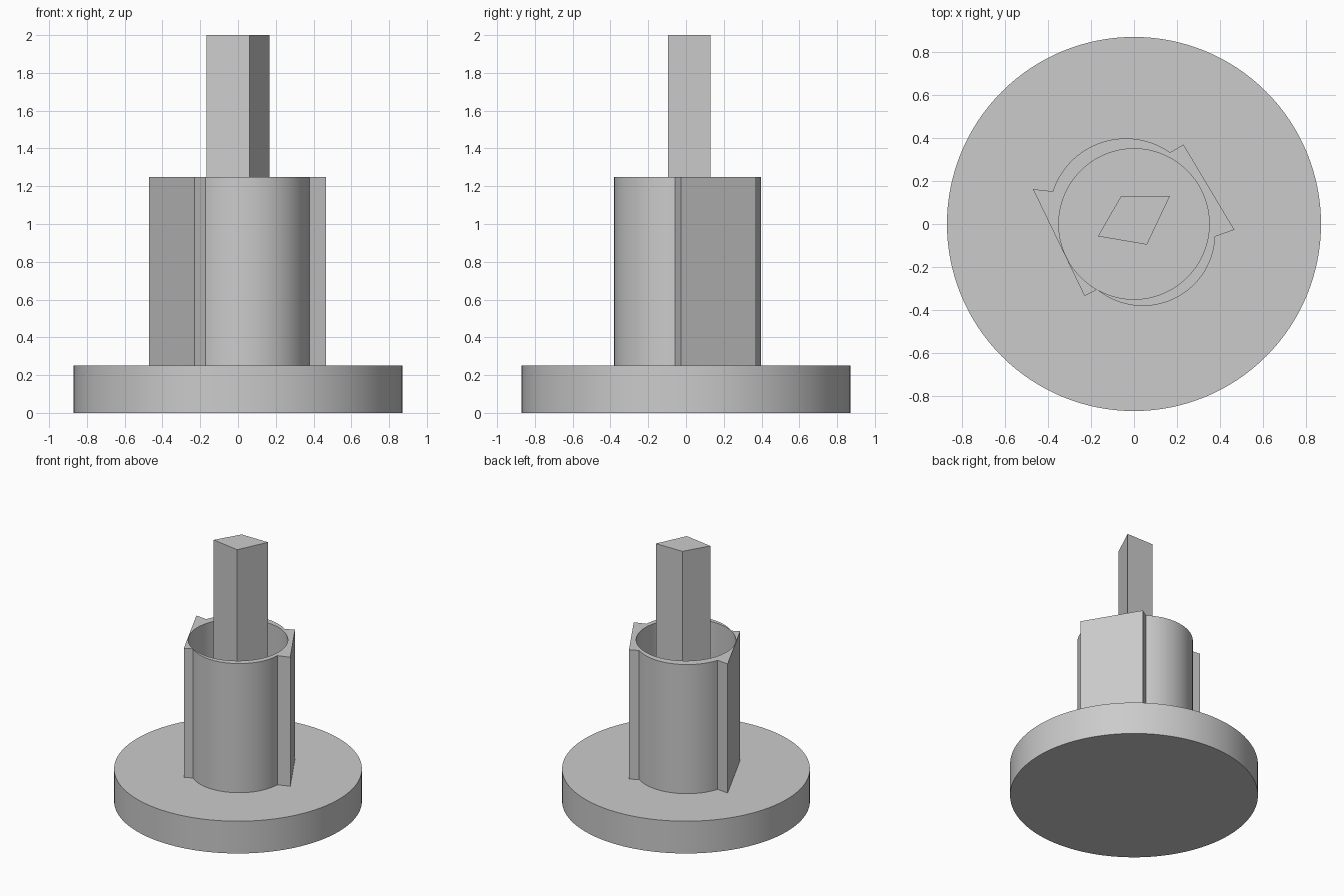
import bpy
from math import atan2, cos, sin, pi, radians
from mathutils import Vector

cube = bpy.data.objects.get("Cube")
if cube:
    bpy.data.objects.remove(cube, do_unlink=True)

# One plain grey for every part
grey = bpy.data.materials.new("plain grey")
grey.use_nodes = True
colour = (0.6, 0.6, 0.6, 1)
grey.diffuse_color = colour
grey.node_tree.nodes["Principled BSDF"].inputs["Base Color"].default_value = colour


def circle(radius, count=128):
    return [(radius * cos(2 * pi * i / count), radius * sin(2 * pi * i / count))
            for i in range(count)]


def arc(a, mid, b, steps=40):
    """Clockwise arc through three points, ends included."""
    a, mid, b = Vector(a), Vector(mid), Vector(b)
    p, q = mid - a, b - a
    d = 2 * p.cross(q)
    centre = a + Vector((q.y * p.dot(p) - p.y * q.dot(q),
                         p.x * q.dot(q) - q.x * p.dot(p))) / d
    r = (a - centre).length
    start = atan2(*(a - centre).yx)
    sweep = (start - atan2(*(b - centre).yx)) % (2 * pi)
    return [(centre.x + r * cos(start - sweep * i / steps),
             centre.y + r * sin(start - sweep * i / steps))
            for i in range(steps + 1)]


def prism(name, outlines, bottom, top):
    """Extrude closed outlines; an inner outline becomes a hole."""
    curve = bpy.data.curves.new(name, 'CURVE')
    curve.dimensions = '2D'
    curve.fill_mode = 'BOTH'
    curve.extrude = (top - bottom) / 2
    for points in outlines:
        spline = curve.splines.new('POLY')
        spline.points.add(len(points) - 1)
        for point, (x, y) in zip(spline.points, points):
            point.co = (x, y, 0, 1)
        spline.use_cyclic_u = True
    obj = bpy.data.objects.new(name, curve)
    obj.location.z = (top + bottom) / 2
    bpy.context.collection.objects.link(obj)
    bpy.ops.object.select_all(action='DESELECT')
    obj.select_set(True)
    bpy.context.view_layer.objects.active = obj
    bpy.ops.object.convert(target='MESH')
    obj = bpy.context.object
    obj.name = name
    obj.data.materials.clear()
    obj.data.materials.append(grey)
    bpy.ops.object.shade_smooth_by_angle(angle=radians(25))
    return obj


# Round base plate
prism("base_plate", [circle(0.87)], 0, 0.25)

# Sleeve: two rounded sides, two flat pads with corners, and a round bore
sleeve = ([(-0.47, 0.162)]
          + arc((-0.378, 0.152), (-0.03, 0.398), (0.168, 0.333))
          + [(0.23, 0.37), (0.467, -0.027)]
          + arc((0.378, -0.058), (0.04, -0.381), (-0.172, -0.305))
          + [(-0.23, -0.335)])
prism("sleeve", [sleeve, circle(0.35)], 0.25, 1.25)

# Four-sided post standing in the bore
post = [(-0.06, 0.13), (0.167, 0.13), (0.06, -0.096), (-0.168, -0.057)]
prism("post", [post], 0.25, 2)
